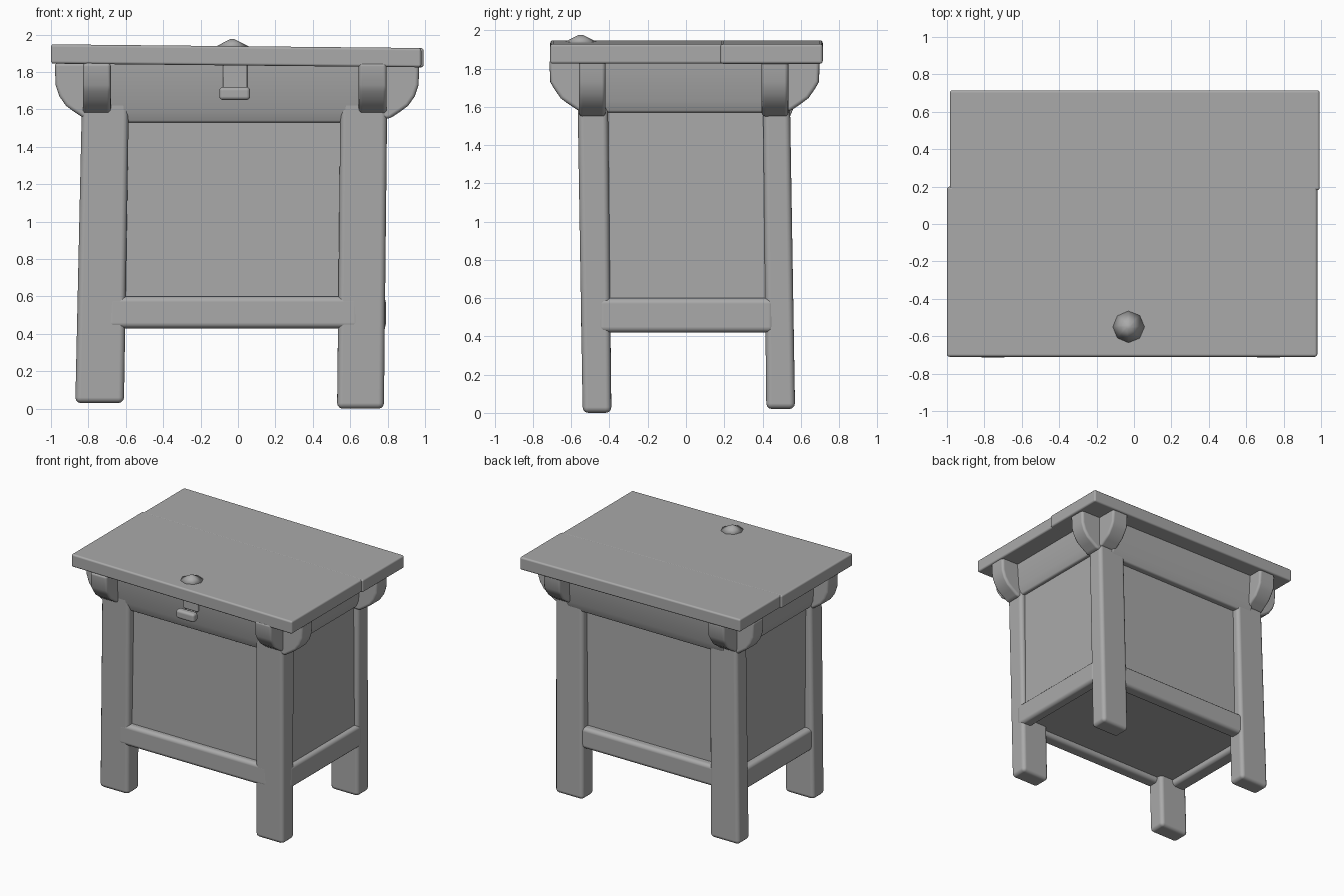
import bpy, bmesh
from mathutils import Vector

cube = bpy.data.objects.get("Cube")
if cube:
    bpy.data.objects.remove(cube, do_unlink=True)

mat = bpy.data.materials.new("plain grey")
mat.use_nodes = True
GREY = (0.4, 0.4, 0.4, 1)
mat.diffuse_color = GREY
mat.node_tree.nodes["Principled BSDF"].inputs["Base Color"].default_value = GREY


def finish(name, bm, bevel):
    bmesh.ops.recalc_face_normals(bm, faces=bm.faces)
    for f in bm.faces:
        f.smooth = True
    me = bpy.data.meshes.new(name)
    bm.to_mesh(me)
    bm.free()
    me.materials.append(mat)
    ob = bpy.data.objects.new(name, me)
    bpy.context.collection.objects.link(ob)
    if bevel:
        mod = ob.modifiers.new("soft edges", "BEVEL")
        mod.width = bevel
        mod.segments = 3
        mod.harden_normals = True
    return ob


def prism(name, ring_a, ring_b, bevel=0.02):
    """Solid between two matching rings of points."""
    bm = bmesh.new()
    a = [bm.verts.new(p) for p in ring_a]
    b = [bm.verts.new(p) for p in ring_b]
    bm.faces.new(a)
    bm.faces.new(b)
    n = len(a)
    for i in range(n):
        j = (i + 1) % n
        bm.faces.new((a[i], a[j], b[j], b[i]))
    return finish(name, bm, bevel)


def rect(x0, x1, y0, y1, z):
    return [(x0, y0, z), (x1, y0, z), (x1, y1, z), (x0, y1, z)]


def box(name, x, y, z, bevel=0.02):
    return prism(name, rect(*x, *y, z[0]), rect(*x, *y, z[1]), bevel)


# Table top: two joined planks, dipping slightly to one side
def plank(name, x, y):
    low = [(px, py, 1.835 - 0.01 * px) for px, py, _ in rect(*x, *y, 0)]
    high = [(px, py, 1.938 - 0.01 * px) for px, py, _ in rect(*x, *y, 0)]
    prism(name, low, high, 0.014)


plank("top_front_plank", (-1, 0.98), (-0.71, 0.2))
plank("top_back_plank", (-0.985, 0.993), (0.18, 0.715))

# Raised peak near the front edge of the top
bm = bmesh.new()
bmesh.ops.create_cone(bm, cap_ends=True, segments=8, radius1=0.1, radius2=0.012, depth=0.045)
bmesh.ops.translate(bm, verts=bm.verts, vec=(-0.03, -0.55, 1.953))
finish("top_peak", bm, 0)

# Cabinet body; its faces are the recessed panels
box("cabinet_body", (-0.79, 0.755), (-0.5, 0.49), (0.47, 1.85), 0.005)

# Legs, leaning slightly
legs = {
    "front_right": ((-0.87, -0.61), (-0.83, -0.58), (-0.54, -0.39), (-0.57, -0.41), 0.03),
    "front_left": ((0.53, 0.78), (0.55, 0.8), (-0.54, -0.39), (-0.57, -0.41), 0.0),
    "back_right": ((-0.87, -0.61), (-0.83, -0.58), (0.42, 0.57), (0.4, 0.54), 0.03),
    "back_left": ((0.53, 0.78), (0.55, 0.8), (0.42, 0.57), (0.4, 0.54), 0.02),
}
for name, (xb, xt, yb, yt, foot) in legs.items():
    prism(name + "_leg", rect(*xb, *yb, foot), rect(*xt, *yt, 1.85), 0.03)

# Lower rails
for name, y in (("front", (-0.55, -0.44)), ("back", (0.44, 0.55))):
    box(name + "_lower_rail", (-0.7, 0.65), y, (0.43, 0.6), 0.03)
for name, x in (("right", (-0.845, -0.72)), ("left", (0.69, 0.79))):
    box(name + "_lower_rail", x, (-0.46, 0.46), (0.42, 0.6), 0.03)

# Aprons, flaring out towards the top
for name, s in (("front", -1), ("back", 1)):
    section = [(0.44, 1.53), (0.535, 1.53), (0.565, 1.6), (0.58, 1.85), (0.44, 1.85)]
    prism(name + "_apron", [(-0.72, s * o, z) for o, z in section],
          [(0.68, s * o, z) for o, z in section], 0.012)
for name, s, mid in (("right", -1, -0.02), ("left", 1, -0.02)):
    section = [(0.68, 1.57), (0.8, 1.57), (0.825, 1.63), (0.84, 1.85), (0.68, 1.85)]
    prism(name + "_apron", [(mid + s * o, -0.48, z) for o, z in section],
          [(mid + s * o, 0.47, z) for o, z in section], 0.012)

# Rounded brackets on both outer sides of every leg top
CURVE = [(-0.08, 1.85), (0.16, 1.85), (0.155, 1.73), (0.135, 1.65),
         (0.1, 1.6), (0.06, 1.57), (0.0, 1.53), (-0.08, 1.53)]


def bracket(name, origin, out, along, half, lift):
    out, along = Vector(out), Vector(along)
    rings = []
    for side in (-half, half):
        rings.append([Vector(origin) + out * o + along * side +
                      Vector((0, 0, z + (lift if z < 1.7 else 0))) for o, z in CURVE])
    prism(name, *rings, 0.02)


for side, sx, edge, cx in (("right", -1, -0.82, -0.755), ("left", 1, 0.81, 0.72)):
    for end, sy, depth in (("front", -1, -0.555), ("back", 1, 0.54)):
        cy = -0.49 if sy < 0 else 0.465
        bracket(f"{end}_{side}_side_bracket", (edge, cy, 0), (sx, 0, 0), (0, 1, 0), 0.07, 0.02)
        bracket(f"{end}_{side}_end_bracket", (cx, depth, 0), (0, sy, 0), (1, 0, 0), 0.075, 0.045)

# Drawer pull: backing plate, stem and grip
box("pull_plate", (-0.08, 0.05), (-0.59, -0.54), (1.71, 1.84), 0.008)
box("pull_stem", (-0.06, 0.03), (-0.63, -0.54), (1.66, 1.71), 0.01)
box("pull_grip", (-0.1, 0.065), (-0.66, -0.6), (1.65, 1.72), 0.02)
